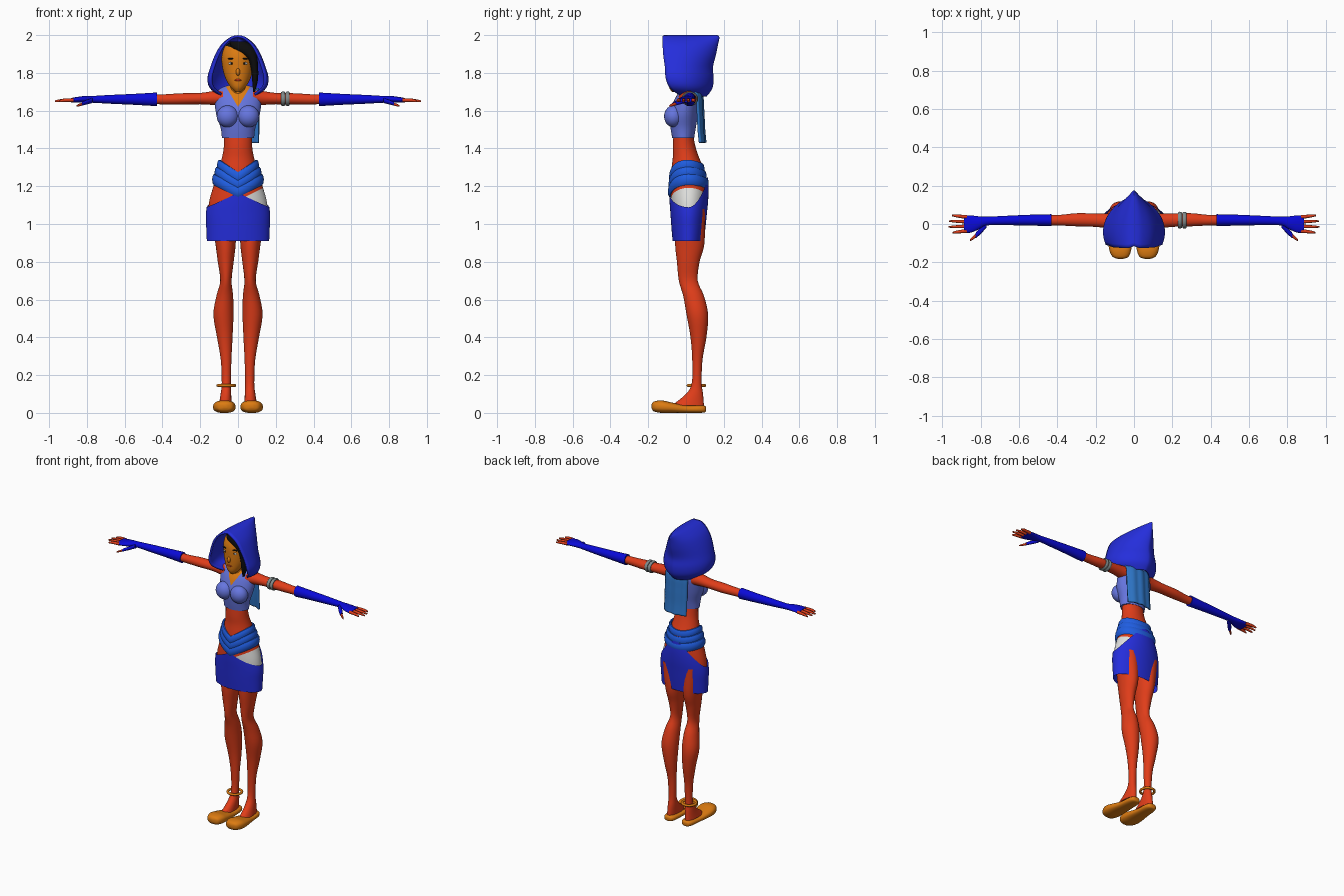
import bpy, bmesh
from math import sin, cos, pi, radians
from mathutils import Matrix, Vector

if "Cube" in bpy.data.objects:
    bpy.data.objects.remove(bpy.data.objects["Cube"], do_unlink=True)

parts = []


def material(name, *rgb):
    mat = bpy.data.materials.new(name)
    mat.use_nodes = True
    mat.diffuse_color = (*rgb, 1)
    mat.node_tree.nodes["Principled BSDF"].inputs["Base Color"].default_value = (*rgb, 1)
    return mat


red_skin = material("red_skin", .75, .047, .01)
orange = material("warm_orange", .72, .2, .006)
hood_blue = material("hood_blue", .018, .027, .71)
glove_blue = material("glove_blue", .003, .003, .69)
belt_blue = material("belt_blue", .014, .11, .75)
cape_blue = material("cape_blue", .027, .18, .57)
periwinkle = material("periwinkle", .133, .18, .74)
grey = material("metal_grey", .22, .26, .26)
white = material("cloth_white", .75, .75, .73)
black = material("hair_black", .004, .004, .004)


def finish(name, bm, mat):
    mesh = bpy.data.meshes.new(name)
    bmesh.ops.recalc_face_normals(bm, faces=bm.faces[:])
    bm.to_mesh(mesh)
    bm.free()
    mesh.materials.append(mat)
    obj = bpy.data.objects.new(name, mesh)
    bpy.context.collection.objects.link(obj)
    parts.append(obj)
    return obj


def surface(name, point, nu, nv, mat, closed=True, cap=False):
    """Grid of quads over point(u, v); closed joins the v direction."""
    bm = bmesh.new()
    grid = [[bm.verts.new(point(i / nu, j / nv)) for j in range(nv if closed else nv + 1)]
            for i in range(nu + 1)]
    for low, high in zip(grid, grid[1:]):
        for j in range(nv):
            k = (j + 1) % len(low)
            bm.faces.new((low[j], low[k], high[k], high[j]))
    if cap:
        bm.faces.new(grid[0])
        bm.faces.new(grid[-1])
    bmesh.ops.remove_doubles(bm, verts=bm.verts[:], dist=1e-5)
    return finish(name, bm, mat)


def curve(rows, t):
    """Smooth interpolation through the rows."""
    last = len(rows) - 1
    i = min(int(t * last), last - 1)
    f = t * last - i
    near = [rows[max(0, min(last, i + k))] for k in (-1, 0, 1, 2)]
    return [.5 * (2*b + (c - a)*f + (2*a - 5*b + 4*c - d)*f*f + (3*b - a - 3*c + d)*f**3)
            for a, b, c, d in zip(*near)]


PLACE = {"X": lambda p, a, b: (p, a, b),
         "Y": lambda p, a, b: (a, p, b),
         "Z": lambda p, a, b: (a, b, p)}


def loft(name, rows, mat, axis="Z", side=1, cols=32, power=1, trim=None, cap=True):
    """Rows hold position, two centres and two radii."""
    def point(u, v):
        angle = 2 * pi * v
        p, a, b, ra, rb = curve(rows, u * trim(angle) if trim else u)
        c, s = [(abs(w) ** power) * (1 if w > 0 else -1) for w in (cos(angle), sin(angle))]
        x, y, z = PLACE[axis](p, a + ra * c, b + rb * s)
        return Vector((x * side, y, z))
    return surface(name, point, 4 * (len(rows) - 1), cols, mat, cap=cap)


def band(name, centre, ra, rb, thick, height, mat, axis="Z", drop=lambda a: 0):
    def point(u, v):
        angle, turn = 2 * pi * v, 2 * pi * u
        grow = thick * cos(turn)
        return Vector(centre) + Vector(PLACE[axis](
            height * sin(turn) - drop(angle), (ra + grow) * cos(angle), (rb + grow) * sin(angle)))
    return surface(name, point, 10, 48, mat)


def ball(name, centre, size, mat):
    bm = bmesh.new()
    bmesh.ops.create_uvsphere(bm, u_segments=24, v_segments=14, radius=1,
                              matrix=Matrix.Translation(centre) @ Matrix.Diagonal((*size, 1)))
    return finish(name, bm, mat)


def paint(obj, planes, rule, mat):
    """Cut along planes, then colour the faces that satisfy the rule."""
    bm = bmesh.new()
    bm.from_mesh(obj.data)
    for spot, normal in planes:
        bmesh.ops.bisect_plane(bm, geom=bm.verts[:] + bm.edges[:] + bm.faces[:],
                               plane_co=spot, plane_no=normal)
    for face in bm.faces:
        if rule(face.calc_center_median()):
            face.material_index = 1
    bm.to_mesh(obj.data)
    bm.free()
    obj.data.materials.append(mat)


def thicken(obj, amount):
    mod = obj.modifiers.new("thickness", "SOLIDIFY")
    mod.thickness, mod.offset = amount, 0


# Hips and waist, with a white wrap on the left hip
body = loft("hips_and_waist", [
    (.97, 0, .015, .15, .08), (1.04, 0, .015, .158, .09), (1.12, 0, .015, .152, .095),
    (1.2, 0, .015, .13, .095), (1.28, 0, .01, .105, .088), (1.35, 0, 0, .085, .07),
    (1.41, 0, -.01, .075, .06), (1.49, 0, -.015, .075, .05)], red_skin, cols=64)
paint(body, [((0, 0, 1.125), (-.5, 0, 1)), ((.03, 0, 0), (1, 0, 0))],
      lambda c: c.x > .03 and c.z < 1.125 + .5 * c.x, white)

# Cropped top with a V neckline
top = loft("cropped_top", [
    (1.455, 0, -.015, .085, .058), (1.51, 0, -.015, .092, .067), (1.58, 0, -.012, .115, .075),
    (1.65, 0, .003, .124, .068), (1.69, 0, .012, .122, .055), (1.72, 0, .02, .09, .04),
    (1.735, 0, .02, .05, .03)], periwinkle, cols=64)
paint(top, [((0, 0, 1.62), (1, 0, s)) for s in (.6, -.6)],
      lambda c: c.y < 0 and abs(c.x) < .6 * (c.z - 1.62), orange)

# Skirt: peaked at the front, open at the hips, high at the back
loft("skirt", [
    (.91, 0, .012, .165, .083), (.98, 0, .013, .168, .09), (1.05, 0, .014, .17, .096),
    (1.12, 0, .015, .16, .102), (1.19, 0, .015, .141, .104), (1.26, 0, .014, .118, .1)],
    hood_blue, cols=64, cap=False,
    trim=lambda a: .51 + (.46 * sin(a) ** 2 if sin(a) > 0 else .22 * (1 - abs(cos(a)))))

# Layered sash that dips to a V in front
for i in range(3):
    band(f"sash_layer_{i + 1}", (0, .012 - .004 * i, 1.235 + .038 * i),
         .125 - .013 * i, .096 - .007 * i, .012, .03, belt_blue,
         drop=lambda a: .065 * (1 - abs(cos(a))) if sin(a) < 0 else .02 * sin(a) ** 2)

# Limbs, mirrored
for side, label in ((1, "left"), (-1, "right")):
    loft(f"{label}_leg", [
        (1.08, .075, .02, .07, .08), (.9, .066, .02, .054, .078), (.8, .065, .012, .042, .06),
        (.7, .064, .012, .03, .05), (.62, .07, .04, .044, .055), (.52, .077, .06, .053, .057),
        (.4, .07, .066, .041, .042), (.28, .063, .06, .028, .027), (.16, .062, .057, .024, .026),
        (.1, .064, .045, .028, .045), (.04, .068, .01, .034, .085)], red_skin, side=side)
    loft(f"{label}_shoe", [
        (-.182, .07, .035, .012, .01), (-.17, .07, .034, .042, .026), (-.13, .072, .033, .058, .033),
        (-.08, .072, .028, .058, .028), (0, .068, .02, .046, .02), (.07, .066, .02, .04, .02),
        (.1, .066, .02, .028, .017), (.107, .066, .02, .01, .008)],
        orange, "Y", side, power=.8)
    loft(f"{label}_arm", [
        (.08, .01, 1.668, .05, .042), (.13, .015, 1.667, .04, .037), (.2, .02, 1.664, .035, .03),
        (.3, .022, 1.662, .034, .03), (.38, .02, 1.66, .028, .027), (.45, .02, 1.66, .026, .025)],
        red_skin, "X", side, 24)
    loft(f"{label}_glove", [
        (.43, .02, 1.66, .031, .036), (.55, .02, 1.66, .028, .029), (.68, .018, 1.66, .024, .023),
        (.77, .015, 1.66, .023, .018), (.81, .006, 1.66, .034, .018), (.85, 0, 1.658, .045, .015),
        (.885, 0, 1.655, .045, .012)], glove_blue, "X", side, 24)
    loft(f"{label}_thumb_sleeve", [
        (.77, -.005, 1.655, .015, .014), (.8, -.035, 1.645, .018, .012),
        (.825, -.06, 1.637, .014, .01)], glove_blue, "X", side, 12)
    loft(f"{label}_thumb", [
        (.815, -.052, 1.638, .01, .008), (.84, -.073, 1.63, .009, .007),
        (.855, -.085, 1.625, .004, .004)], red_skin, "X", side, 12)
    for k in range(4):
        y = .036 - .024 * k
        reach = (.95, .965, .968, .945)[k]
        loft(f"{label}_finger_{k + 1}", [
            (.87, y, 1.656, .01, .01), (.92, y * 1.15, 1.655, .008, .009),
            (reach, y * 1.25, 1.65, .004, .005)], red_skin, "X", side, 12)
    ball(f"{label}_bust", (.055 * side, -.066, 1.57), (.058, .05, .058), periwinkle)
    # Eye, pupil and brow
    ball(f"{label}_eye", (.035 * side, -.086, 1.85), (.015, .006, .007), white)
    ball(f"{label}_pupil", (.034 * side, -.09, 1.85), (.006, .004, .006), black)
    ball(f"{label}_brow", (.036 * side, -.087, 1.875), (.02, .007, .004), black)

# Jewellery
for i in range(2):
    band(f"armband_{i + 1}", (.239 + .024 * i, .02, 1.663), .037, .032, .007, .011, grey, "X")
band("anklet", (-.062, .055, .145), .044, .044, .008, .008, orange)

# Head and neck
loft("neck", [(1.6, 0, 0, .045, .04), (1.68, 0, 0, .042, .042), (1.77, 0, 0, .042, .045)], orange)
head = loft("head", [
    (1.7, 0, -.055, .015, .02), (1.725, 0, -.045, .04, .045), (1.77, 0, -.025, .066, .07),
    (1.83, 0, -.005, .083, .092), (1.89, 0, 0, .086, .095), (1.94, 0, 0, .07, .075),
    (1.965, 0, 0, .035, .04)], orange, cols=48)
paint(head, [((0, 0, 1.925), (.3, 0, 1)), ((0, .03, 0), (0, 1, 0))],
      lambda c: c.z > 1.925 - .3 * c.x or c.y > .03, black)
ball("nose", (0, -.097, 1.805), (.011, .014, .019), orange)
ball("lips", (0, -.091, 1.762), (.018, .007, .006), red_skin)
loft("swept_hair", [
    (1.965, 0, -.055, .045, .03), (1.93, .03, -.07, .057, .026), (1.88, .075, -.065, .027, .03),
    (1.82, .088, -.06, .019, .03), (1.76, .09, -.06, .015, .025), (1.7, .085, -.06, .005, .01)], black)

# Hood: open-fronted slices given by height, back, front and half width
HOOD = [(1.993, .165, -.115, 0), (1.985, .17, -.125, .035), (1.95, .163, -.123, .08),
        (1.9, .153, -.12, .112), (1.83, .136, -.11, .14), (1.77, .14, -.105, .155),
        (1.72, .133, -.08, .142), (1.68, .105, -.02, .085)]
SPREAD = radians(110)


def hood_point(u, v):
    z, back, front, width = curve(HOOD, u)
    turn = (2 * v - 1) * SPREAD
    depth = (back - front) / (1 - cos(SPREAD))
    x = width * abs(sin(turn)) ** 1.4 * (1 if turn > 0 else -1)
    return Vector((x, back - depth * (1 - cos(turn)), z))


thicken(surface("hood", hood_point, 32, 40, hood_blue, closed=False), .013)

# Short cape hanging from the left shoulder
CAPE = [(1.715, .03), (1.69, .078), (1.6, .088), (1.5, .093), (1.43, .1)]


def cape_point(u, v):
    z, y = curve(CAPE, u)
    x = -.06 + .17 * v
    return Vector((x, y - 3 * (x - .02) ** 2 + .003 * sin(18 * v), z))


thicken(surface("cape", cape_point, 20, 16, cape_blue, closed=False), .012)

# Smooth shading with crisp edges
bpy.ops.object.select_all(action="DESELECT")
for obj in parts:
    obj.select_set(True)
bpy.context.view_layer.objects.active = parts[0]
bpy.ops.object.shade_smooth_by_angle(angle=radians(45))
